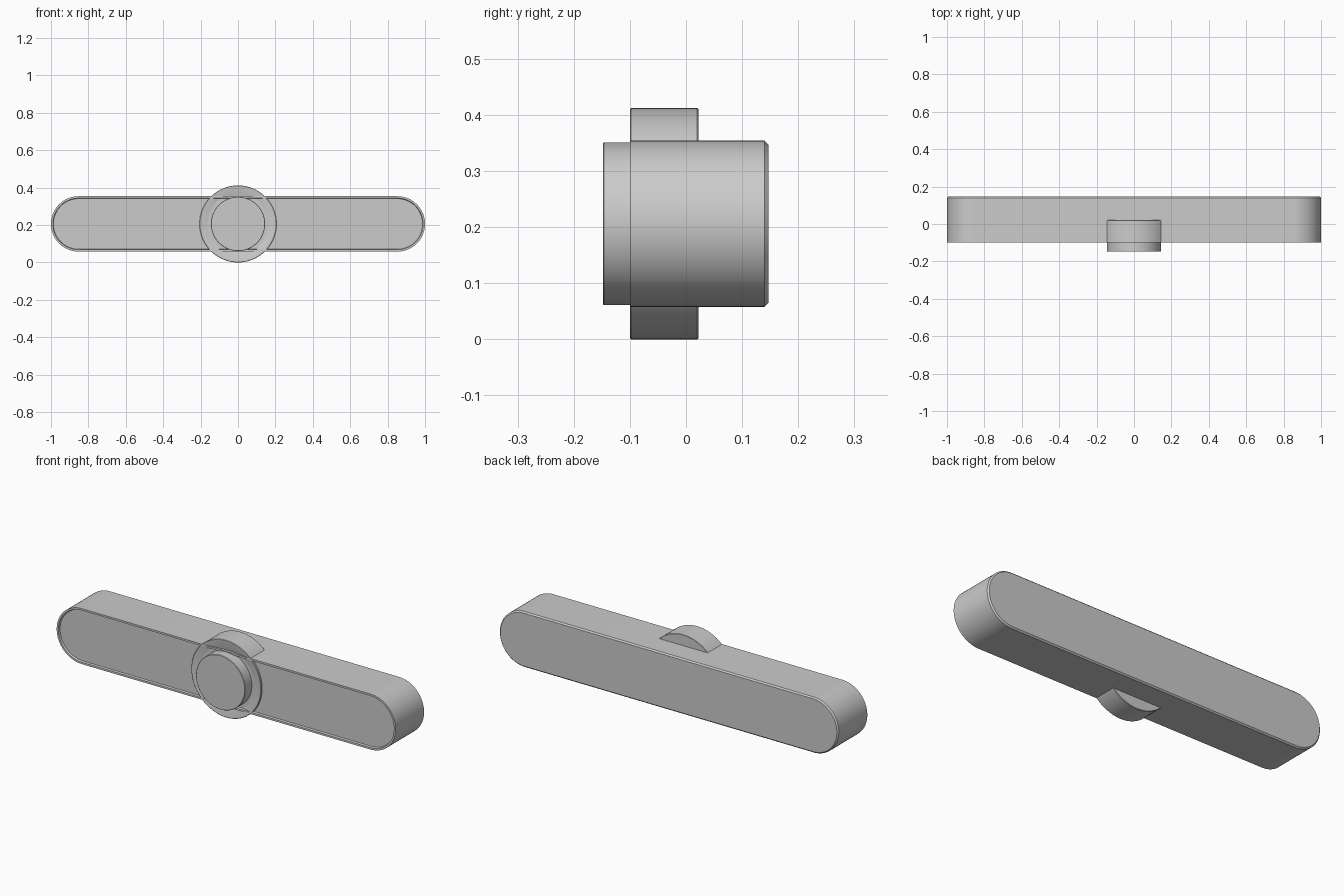
import bpy, bmesh, math

if "Cube" in bpy.data.objects:
    bpy.data.objects.remove(bpy.data.objects["Cube"])

CENTRE_Z = 0.206


def lofted(name, half_span, profile, arc_steps=32):
    """Loft capped rounded outlines along y; profile is a list of (radius, y)."""
    bm = bmesh.new()
    rings = []
    for radius, y in profile:
        ring = []
        for side, start in ((1, -math.pi / 2), (-1, math.pi / 2)):
            # a zero span gives a plain circle, so skip the shared end point
            count = arc_steps + (1 if half_span > 0 else 0)
            for i in range(count):
                a = start + math.pi * i / arc_steps
                ring.append(bm.verts.new((side * half_span + radius * math.cos(a), y,
                                          CENTRE_Z + radius * math.sin(a))))
        rings.append(ring)
    for r0, r1 in zip(rings, rings[1:]):
        n = len(r0)
        for i in range(n):
            j = (i + 1) % n
            bm.faces.new((r0[i], r0[j], r1[j], r1[i]))
    bm.faces.new(rings[0])
    bm.faces.new(rings[-1])
    bmesh.ops.recalc_face_normals(bm, faces=bm.faces)
    mesh = bpy.data.meshes.new(name)
    bm.to_mesh(mesh)
    bm.free()
    obj = bpy.data.objects.new(name, mesh)
    bpy.context.collection.objects.link(obj)
    bpy.ops.object.select_all(action='DESELECT')
    obj.select_set(True)
    bpy.context.view_layer.objects.active = obj
    bpy.ops.object.shade_smooth_by_angle(angle=math.radians(30))
    return obj


# Long rounded bar: recessed front panel, thin rim, chamfered back edge
lofted("handle_bar", 0.852, [(0.135, -0.09), (0.138, -0.1), (0.148, -0.1),
                             (0.148, 0.14), (0.141, 0.147)])

# Round collar with a dished front face
lofted("collar", 0, [(0.13, -0.082), (0.145, -0.085), (0.199, -0.1), (0.204, -0.1),
                     (0.206, -0.098), (0.206, 0.02), (0.204, 0.022)])

# Round button standing out of the collar
lofted("centre_button", 0, [(0.143, -0.148), (0.145, -0.146), (0.145, -0.05)])
